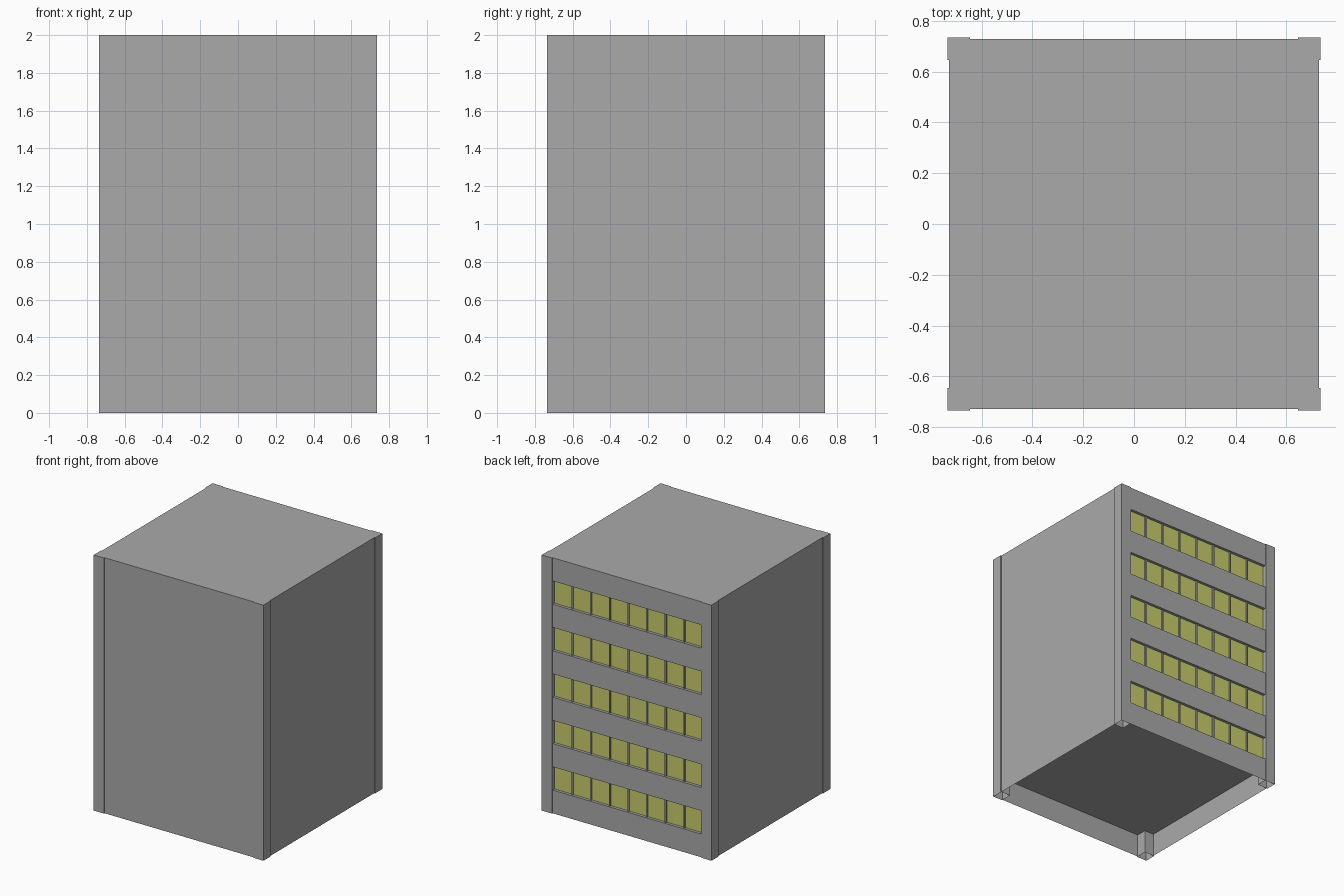
import bpy, bmesh

if "Cube" in bpy.data.objects:
    bpy.data.objects.remove(bpy.data.objects["Cube"])

B = 0.728            # half width of the main block
P0, P1 = 0.646, 0.735  # inner and outer faces of the corner pillars
H = 2.0
N = 11               # alternating wall and window bands
S = H / N
GLASS = 0.704        # depth of the recessed window line


def material(name, rgb):
    m = bpy.data.materials.new(name)
    m.diffuse_color = (*rgb, 1)
    m.use_nodes = True
    m.node_tree.nodes["Principled BSDF"].inputs["Base Color"].default_value = m.diffuse_color
    return m


grey = material("concrete grey", (0.40, 0.40, 0.40))
yellow = material("window yellow", (0.59, 0.62, 0.148))


def finish(name, bm, mat):
    bmesh.ops.recalc_face_normals(bm, faces=bm.faces)
    me = bpy.data.meshes.new(name)
    bm.to_mesh(me)
    bm.free()
    me.materials.append(mat)
    ob = bpy.data.objects.new(name, me)
    bpy.context.collection.objects.link(ob)
    return ob


def add_box(bm, lo, hi, skip_bottom=False, skip_top=False):
    r = bmesh.ops.create_cube(bm, size=1)
    for v in r["verts"]:
        for i in range(3):
            v.co[i] = hi[i] if v.co[i] > 0 else lo[i]
    faces = {f for v in r["verts"] for f in v.link_faces}
    drop = []
    for f in faces:
        zs = [v.co.z for v in f.verts]
        if max(zs) - min(zs) < 1e-6:
            low = abs(zs[0] - lo[2]) < 1e-6
            if (low and skip_bottom) or (not low and skip_top):
                drop.append(f)
    if drop:
        bmesh.ops.delete(bm, geom=drop, context="FACES_ONLY")


# Main block: side profile with notched window bands at the back, swept in x
pts = [(-B, S), (-B, H), (B, H)]
for k in range(N - 2, 0, -2):
    top, bot = (k + 1) * S, k * S
    pts += [(B, top), (GLASS, top), (GLASS, bot)]
    if k > 1:
        pts.append((B, bot))
bm = bmesh.new()
a = [bm.verts.new((-B, y, z)) for y, z in pts]
b = [bm.verts.new((B, y, z)) for y, z in pts]
n = len(pts)
for i in range(n):
    j = (i + 1) % n
    bm.faces.new((a[i], a[j], b[j], b[i]))
bm.faces.new(a)
bm.faces.new(b[::-1])
finish("main_block", bm, grey)

# Lowest sill, closing the ledge between glass line and base wall
bm = bmesh.new()
bm.faces.new([bm.verts.new(c) for c in
              ((-B, GLASS, S), (B, GLASS, S), (B, B, S), (-B, B, S))])
finish("lowest_sill", bm, grey)

# Hollow base wall, open underneath
bm = bmesh.new()
add_box(bm, (-B, -B, 0), (B, B, S), True, True)
finish("base_wall", bm, grey)

# Corner pillars, open underneath
bm = bmesh.new()
for sx in (-1, 1):
    for sy in (-1, 1):
        xs, ys = sorted((sx * P0, sx * P1)), sorted((sy * P0, sy * P1))
        add_box(bm, (xs[0], ys[0], 0), (xs[1], ys[1], H), skip_bottom=True)
finish("corner_pillars", bm, grey)

# Window panes and the thin mullions between them
panes, bars = bmesh.new(), bmesh.new()
pitch = 2 * P0 / 8
for k in range(1, N, 2):
    z0, z1 = k * S, (k + 1) * S
    for c in range(8):
        x = -P0 + c * pitch
        add_box(panes, (x + 0.006, GLASS - 0.002, z0 + 0.001),
                (x + pitch - 0.006, GLASS + 0.003, z1 - 0.001))
        if c:
            add_box(bars, (x - 0.006, GLASS - 0.002, z0),
                    (x + 0.006, GLASS + 0.012, z1))
finish("window_panes", panes, yellow)
finish("window_mullions", bars, grey)
